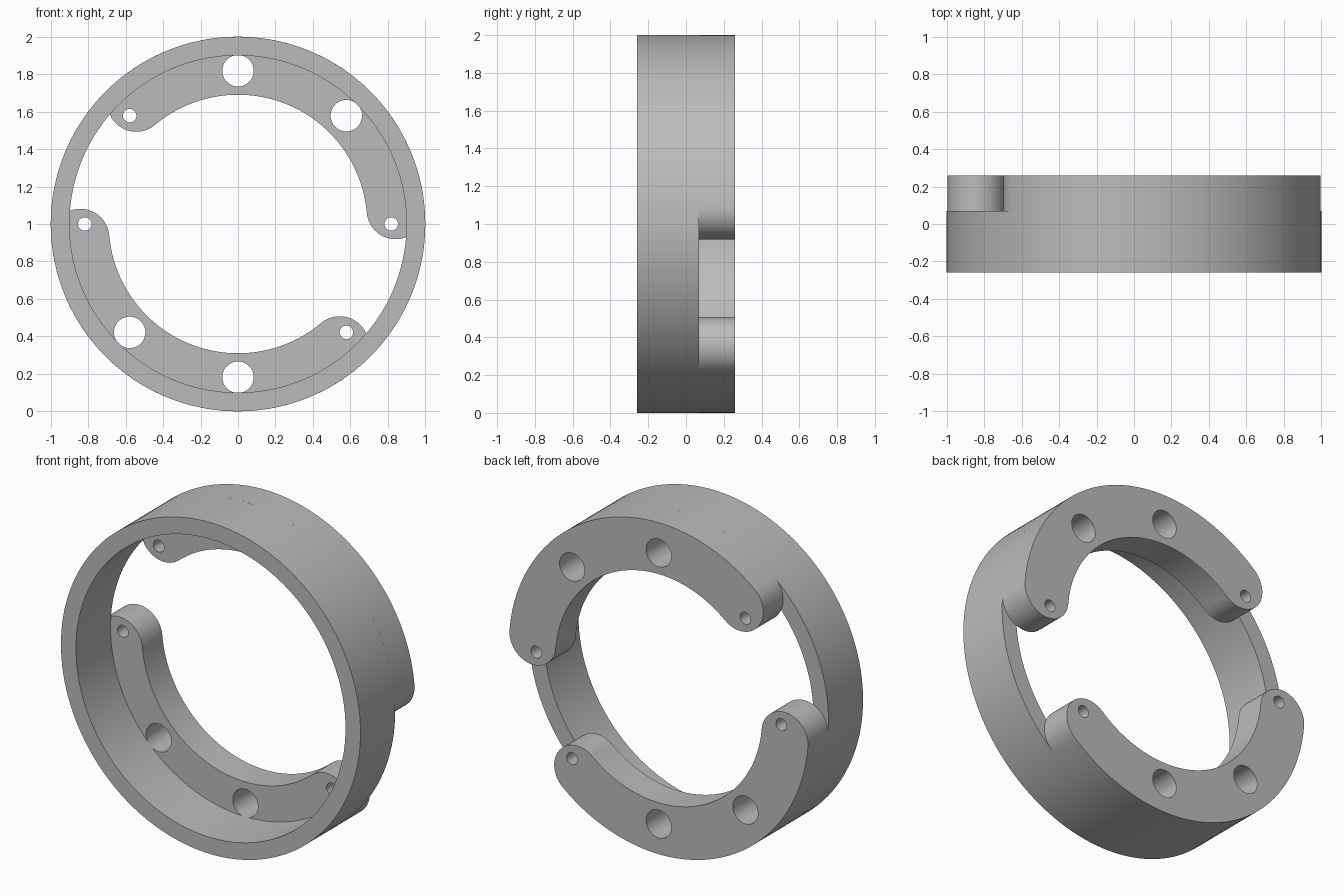
import bpy
import bmesh
from math import sin, cos, pi, radians
from mathutils import Matrix

if "Cube" in bpy.data.objects:
    bpy.data.objects.remove(bpy.data.objects["Cube"], do_unlink=True)

grey = bpy.data.materials.new("plain grey")
grey.use_nodes = True
colour = (0.5, 0.5, 0.5, 1)
grey.diffuse_color = colour
grey.node_tree.nodes["Principled BSDF"].inputs["Base Color"].default_value = colour

OUTER, RIM, INNER = 1.0, 0.9, 0.69      # ring outside, ring inside, flange inside
FRONT, STEP, BACK = -0.26, 0.07, 0.26   # depth limits
BOLT = 0.818                            # radius of the hole circle


def arc(radius, start, end, steps, centre=(0, 0)):
    """Points along an arc, angles in degrees."""
    angles = [radians(start + (end - start) * i / steps) for i in range(steps + 1)]
    return [(centre[0] + radius * cos(a), centre[1] + radius * sin(a)) for a in angles]


def circle(radius, steps, centre=(0, 0)):
    return arc(radius, 0, 360, steps, centre)[:-1]


def polar(radius, angle):
    return radius * cos(radians(angle)), radius * sin(radians(angle))


def plate(name, loops, y0, y1):
    """Fill nested loops, extrude them and stand the solid upright."""
    curve = bpy.data.curves.new(name, "CURVE")
    curve.dimensions = "2D"
    curve.fill_mode = "BOTH"
    curve.extrude = (y1 - y0) / 2
    for points in loops:
        spline = curve.splines.new("POLY")
        spline.points.add(len(points) - 1)
        for p, (x, y) in zip(spline.points, points):
            p.co = (x, y, 0, 1)
        spline.use_cyclic_u = True
    temp = bpy.data.objects.new(name + "_outline", curve)
    bpy.context.collection.objects.link(temp)
    bpy.context.view_layer.update()
    depsgraph = bpy.context.evaluated_depsgraph_get()
    mesh = bpy.data.meshes.new_from_object(temp.evaluated_get(depsgraph))
    bpy.data.objects.remove(temp, do_unlink=True)

    bm = bmesh.new()
    bm.from_mesh(mesh)
    bmesh.ops.remove_doubles(bm, verts=bm.verts, dist=0.0001)
    move = Matrix.Translation((0, (y0 + y1) / 2, 1)) @ Matrix.Rotation(pi / 2, 4, "X")
    bmesh.ops.transform(bm, matrix=move, verts=bm.verts)
    bmesh.ops.recalc_face_normals(bm, faces=bm.faces)
    bm.to_mesh(mesh)
    bm.free()

    mesh.materials.clear()
    mesh.materials.append(grey)
    obj = bpy.data.objects.new(name, mesh)
    bpy.context.collection.objects.link(obj)
    bpy.ops.object.select_all(action="DESELECT")
    obj.select_set(True)
    bpy.context.view_layer.objects.active = obj
    bpy.ops.object.shade_smooth_by_angle(angle=radians(30))
    return obj


def flange(name, turn):
    """Curved flange with round ends, two bolt holes and two pin holes."""
    start, end = 5 + turn, 130 + turn
    mid, cap = (OUTER + INNER) / 2, (OUTER - INNER) / 2
    outline = arc(OUTER, start, end, 64)
    outline += arc(cap, end, end + 180, 24, polar(mid, end))[1:]
    outline += arc(INNER, end, start, 64)[1:]
    outline += arc(cap, start + 180, start + 360, 24, polar(mid, start))[1:-1]
    holes = [circle(0.084, 40, polar(BOLT, turn + a)) for a in (45, 90)]
    holes += [circle(0.036, 24, polar(BOLT, turn + a)) for a in (0, 135)]
    plate(name, [outline] + holes, STEP, BACK)


# Full ring at the front, two opposite flanges behind it
plate("ring", [circle(OUTER, 144), circle(RIM, 144)], FRONT, STEP)
flange("upper_flange", 0)
flange("lower_flange", 180)
